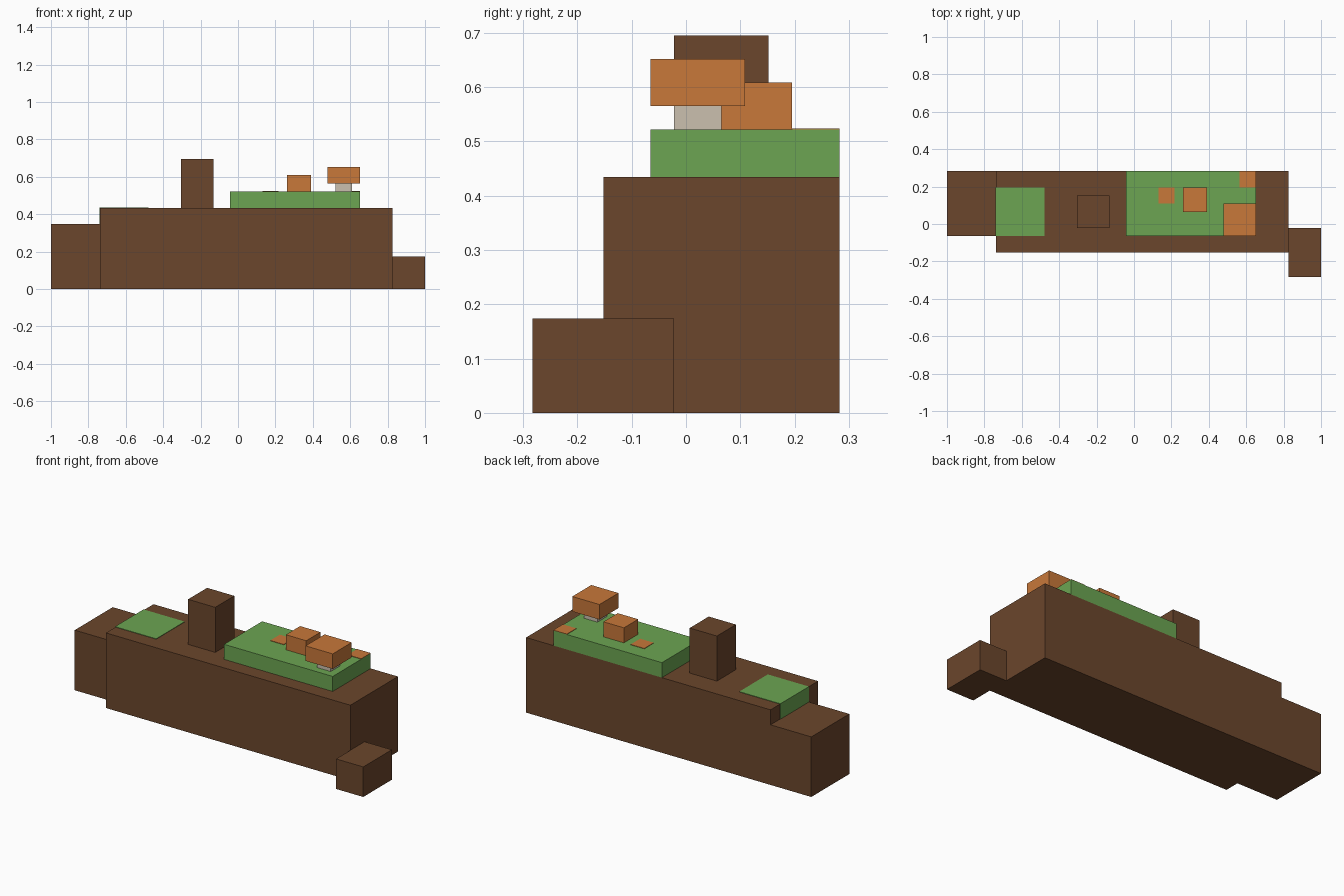
import bpy
import bmesh
from mathutils import Vector

cube = bpy.data.objects.get("Cube")
if cube:
    bpy.data.objects.remove(cube, do_unlink=True)

U = 2 / 46          # one grid step of the blocky model
SKIN = 0.06         # how far painted patches stand proud, in steps


def material(name, rgb):
    mat = bpy.data.materials.new(name)
    mat.use_nodes = True
    color = (*rgb, 1)
    mat.diffuse_color = color
    bsdf = next(n for n in mat.node_tree.nodes if n.type == "BSDF_PRINCIPLED")
    bsdf.inputs["Base Color"].default_value = color
    return mat


bark = material("bark brown", (0.147, 0.061, 0.025))
moss = material("moss green", (0.15, 0.376, 0.084))
cap = material("mushroom orange", (0.578, 0.188, 0.042))
stem = material("stem cream", (0.597, 0.527, 0.429))


def block(name, mat, x, y, z):
    """Box spanning the given (low, high) ranges in grid steps."""
    low, high = (Vector(c) * U for c in zip(x, y, z))
    mesh = bpy.data.meshes.new(name)
    bm = bmesh.new()
    bmesh.ops.create_cube(bm, size=1)
    bmesh.ops.scale(bm, vec=high - low, verts=bm.verts)
    bmesh.ops.translate(bm, vec=(low + high) / 2, verts=bm.verts)
    bm.to_mesh(mesh)
    bm.free()
    mesh.materials.append(mat)
    obj = bpy.data.objects.new(name, mesh)
    bpy.context.collection.objects.link(obj)
    return obj


# Fallen log with its narrower end and broken branches
block("log", bark, (-17, 19), (-3.5, 6.5), (0, 10))
block("log_end", bark, (-23, -17), (-1.5, 6.5), (0, 8))
block("side_branch", bark, (19, 23), (-6.5, -0.5), (0, 4))
block("upright_branch", bark, (-7, -3), (-0.5, 3.5), (10, 16))

# Moss: a raised pad, and a thin patch wrapping the log's edge
block("moss_pad", moss, (-1, 15), (-1.5, 6.5), (10, 12))
block("moss_patch_top", moss, (-17 - SKIN, -11), (-1.5, 4.5), (10, 10 + SKIN))
block("moss_patch_end", moss, (-17 - SKIN, -17), (-1.5, 4.5), (8, 10))

# Mushrooms
block("large_mushroom_stem", stem, (12, 14), (-0.5, 1.5), (12, 13))
block("large_mushroom_cap", cap, (11, 15), (-1.5, 2.5), (13, 15))
block("small_mushroom", cap, (6, 9), (1.5, 4.5), (12, 14))

# Mushroom buds level with the moss
block("middle_bud", cap, (3, 5), (2.5, 4.5), (12, 12 + SKIN))
block("corner_bud", cap, (13, 15), (4.5, 6.5), (12, 12 + SKIN))
